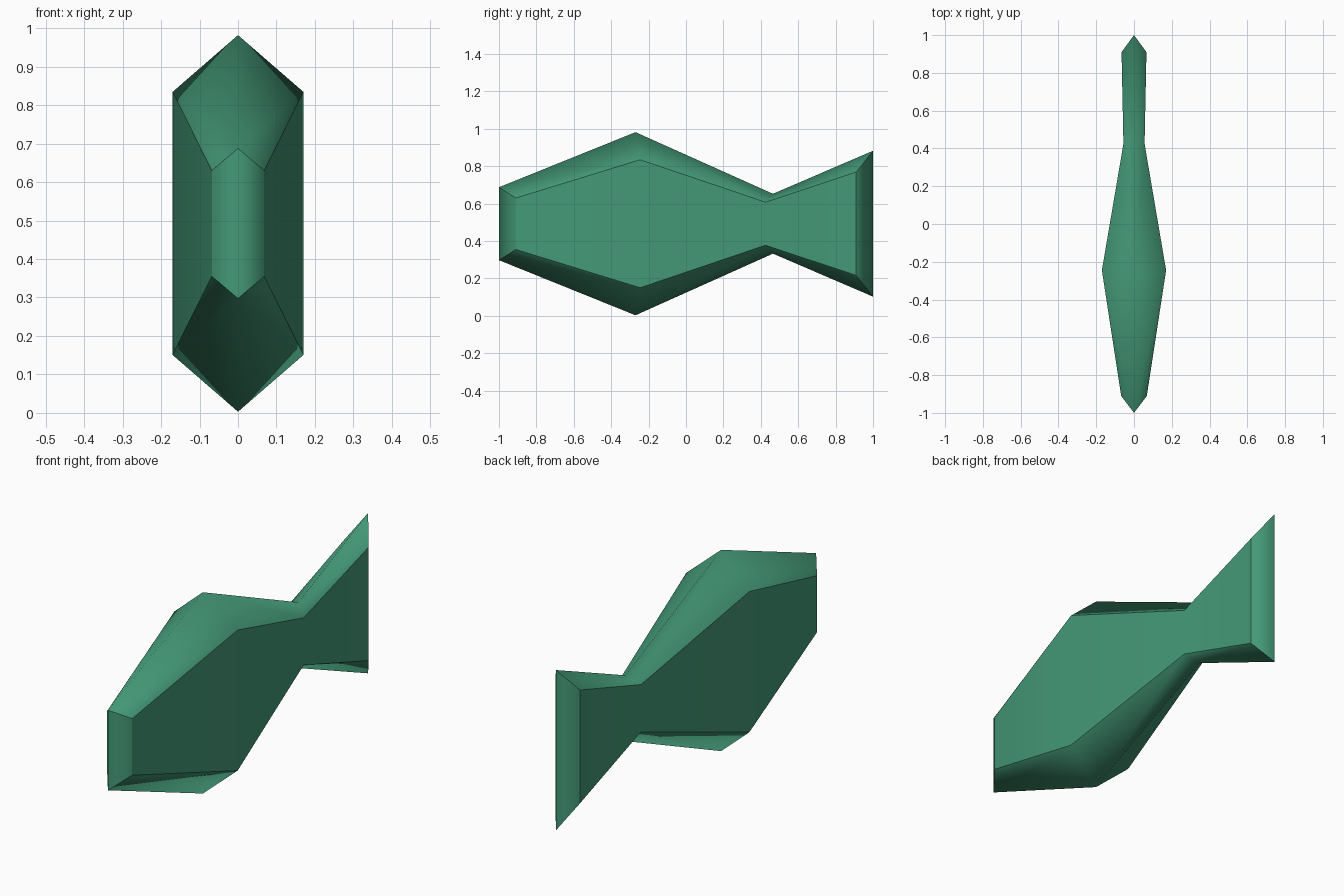
import bpy, bmesh

if "Cube" in bpy.data.objects:
    bpy.data.objects.remove(bpy.data.objects["Cube"])

green = bpy.data.materials.new("fish green")
green.diffuse_color = (0.058, 0.32, 0.185, 1)
green.use_nodes = True
green.node_tree.nodes["Principled BSDF"].inputs["Base Color"].default_value = green.diffuse_color

MID = 0.4925  # height of the horizontal mirror plane
# stations from nose to tail: (y, half height) of the rim, (y, half height, half width) of the flat sides
RIM = [(-1.0, 0.195), (-0.27, 0.4895), (0.465, 0.16), (1.0, 0.39)]
SIDE = [(-0.91, 0.1375, 0.068), (-0.245, 0.342, 0.17), (0.425, 0.115, 0.056), (0.91, 0.276, 0.066)]

bm = bmesh.new()
rim = {s: [bm.verts.new((0, y, MID + s * h)) for y, h in RIM] for s in (1, -1)}
for sx in (1, -1):
    side = {s: [bm.verts.new((sx * w, y, MID + s * h)) for y, h, w in SIDE] for s in (1, -1)}
    for i in range(3):
        # flat side panel, then the bevelled strips above and below it
        bm.faces.new((side[1][i], side[1][i + 1], side[-1][i + 1], side[-1][i]))
        for s in (1, -1):
            bm.faces.new((rim[s][i], rim[s][i + 1], side[s][i + 1], side[s][i]))
            bm.edges.get((side[s][i], side[s][i + 1])).smooth = False
    for i in (0, 3):
        # nose and tail bevels
        bm.faces.new((rim[1][i], side[1][i], side[-1][i], rim[-1][i]))
        bm.edges.get((side[1][i], side[-1][i])).smooth = False
        for s in (1, -1):
            bm.edges.get((rim[s][i], side[s][i])).smooth = False

bmesh.ops.recalc_face_normals(bm, faces=bm.faces)
for f in bm.faces:
    f.smooth = True
mesh = bpy.data.meshes.new("fish_body")
bm.to_mesh(mesh)
bm.free()
mesh.materials.append(green)
bpy.context.collection.objects.link(bpy.data.objects.new("fish_body", mesh))
